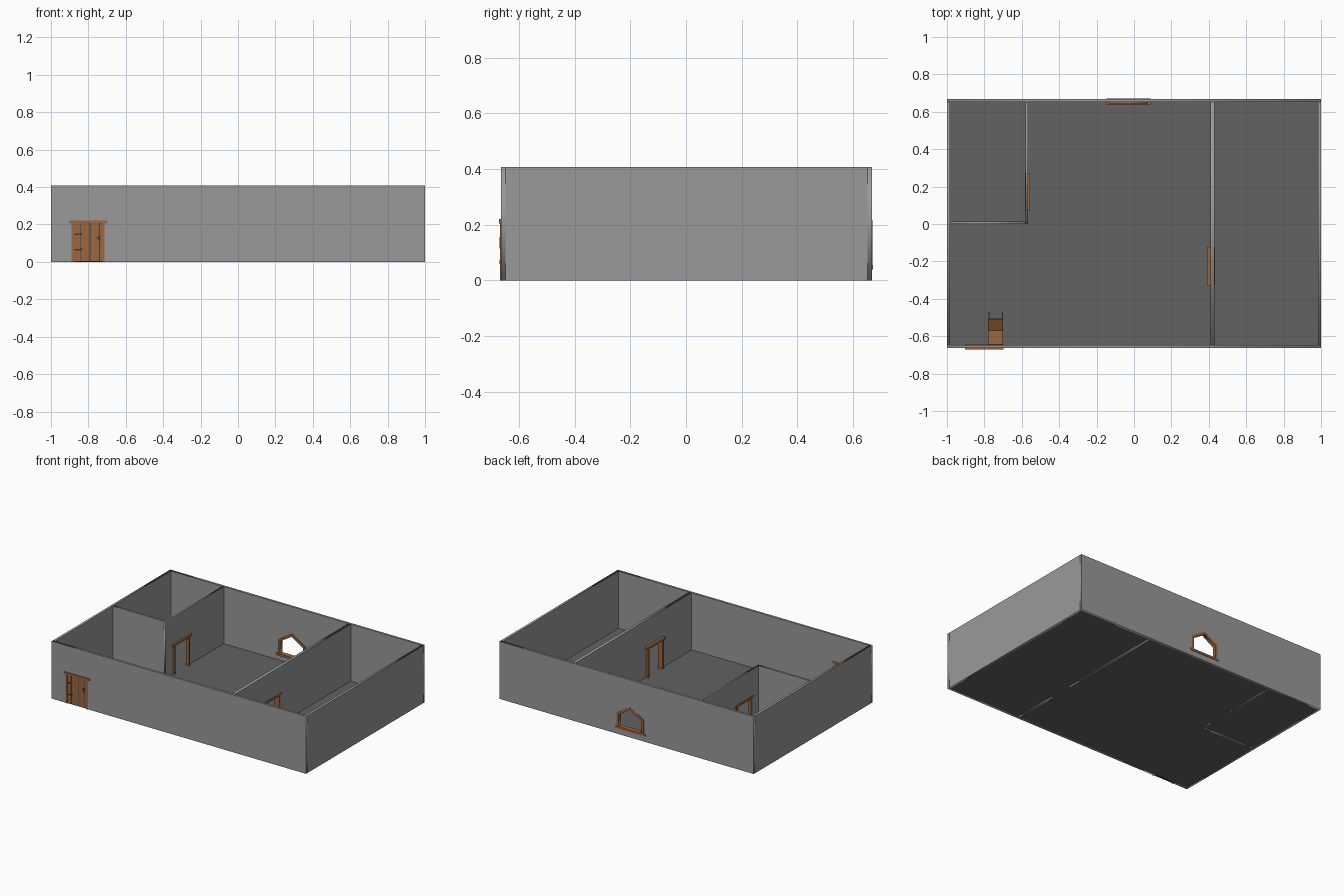
import bpy, math
from mathutils import Matrix, Vector

if "Cube" in bpy.data.objects:
    bpy.data.objects.remove(bpy.data.objects["Cube"])


def material(name, rgb):
    m = bpy.data.materials.new(name)
    m.diffuse_color = (*rgb, 1)
    m.use_nodes = True
    m.node_tree.nodes["Principled BSDF"].inputs["Base Color"].default_value = m.diffuse_color
    return m


STONE = material("grey plaster", (0.32, 0.32, 0.32))
FLOOR = material("dark floor", (0.122, 0.122, 0.122))
WOOD = material("brown wood", (0.33, 0.135, 0.05))
IRON = material("dark iron", (0.05, 0.05, 0.055))

H = 0.408                    # wall height
YF, YB = -0.664, 0.668       # outer wall faces, front and back
T = 0.016                    # outer wall thickness
TILT = math.radians(31)


def box(name, lo, hi, mat, matrix=None):
    """Axis-aligned box from corner lo to corner hi, optionally transformed."""
    pts = [Vector((x, y, z)) for x in (lo[0], hi[0]) for y in (lo[1], hi[1]) for z in (lo[2], hi[2])]
    if matrix:
        pts = [matrix @ p for p in pts]
    faces = [(0, 1, 3, 2), (4, 6, 7, 5), (0, 4, 5, 1), (2, 3, 7, 6), (0, 2, 6, 4), (1, 5, 7, 3)]
    me = bpy.data.meshes.new(name)
    me.from_pydata(pts, [], faces)
    me.materials.append(mat)
    ob = bpy.data.objects.new(name, me)
    bpy.context.collection.objects.link(ob)
    return ob


def slab(name, outlines, axis, d0, d1, mat):
    """Upright slab along 'x' or 'y' from outlines of (run, height); inner outlines are holes."""
    cu = bpy.data.curves.new(name, 'CURVE')
    cu.dimensions = '2D'
    cu.fill_mode = 'BOTH'
    cu.extrude = (d1 - d0) / 2
    for pts in outlines:
        sp = cu.splines.new('POLY')
        sp.points.add(len(pts) - 1)
        for p, (u, v) in zip(sp.points, pts):
            p.co = (u, v, 0, 1)
        sp.use_cyclic_u = True
    cu.materials.append(mat)
    ob = bpy.data.objects.new(name, cu)
    mid = (d0 + d1) / 2
    if axis == 'x':
        ob.location = (0, mid, 0)
        ob.rotation_euler = (math.pi / 2, 0, 0)
    else:
        ob.location = (mid, 0, 0)
        ob.rotation_euler = (math.pi / 2, 0, math.pi / 2)
    bpy.context.collection.objects.link(ob)


def wall_outline(a, b, door=None):
    """Wall rectangle with an optional door notch centred on door."""
    pts = [(a, 0)]
    if door is not None:
        pts += [(door - 0.08, 0), (door - 0.08, 0.205), (door + 0.08, 0.205), (door + 0.08, 0)]
    return pts + [(b, 0), (b, H), (a, H)]


def door_frame(name, axis, c, d0, d1, over=0.003):
    """Two posts and a wider lintel around a door opening."""
    def put(part, u0, u1, z0, z1, e):
        lo, hi = (u0, d0 - e, z0), (u1, d1 + e, z1)
        if axis == 'y':
            lo, hi = (lo[1], lo[0], lo[2]), (hi[1], hi[0], hi[2])
        box(name + part, lo, hi, WOOD)
    put("_post_a", c - 0.088, c - 0.074, 0, 0.207, 0)
    put("_post_b", c + 0.074, c + 0.088, 0, 0.207, 0)
    put("_lintel", c - 0.102, c + 0.102, 0.205, 0.22, over)


def gable(cx, half, z0, z1, z2):
    return [(cx - half, z0), (cx + half, z0), (cx + half, z1), (cx, z2), (cx - half, z1)]


# Outer walls
DOOR, WIN = -0.801, -0.03
slab("front_wall", [wall_outline(-1, 1, DOOR)], 'x', YF, YF + T, STONE)
slab("back_wall", [wall_outline(-1, 1), gable(WIN, 0.097, 0.05, 0.145, 0.205)], 'x', YB - T, YB, STONE)
for name, x in (("left_wall", -1), ("right_wall", 1 - T)):
    slab(name, [wall_outline(YF + T, YB - T)], 'y', x, x + T, STONE)

# Inner walls
DL, DR = 0.172, -0.226
slab("right_partition", [wall_outline(YF + T, YB - T, DR)], 'y', 0.41, 0.43, STONE)
slab("small_room_side_wall", [wall_outline(0.0, YB - T, DL)], 'y', -0.58, -0.568, STONE)
slab("small_room_front_wall", [wall_outline(-1 + T, -0.58)], 'x', 0.0, 0.014, STONE)

# Floors, one panel per room
for name, x0, x1, y0, y1 in (
        ("right_room_floor", 0.43, 1 - T, YF + T, YB - T),
        ("main_room_floor", -0.568, 0.41, YF + T, YB - T),
        ("entry_floor", -1 + T, -0.568, YF + T, 0.0),
        ("small_room_floor", -1 + T, -0.58, 0.014, YB - T)):
    box(name, (x0, y0, 0), (x1, y1, 0.003), FLOOR)
for name, x0, x1, c in (("right_sill_floor", 0.41, 0.43, DR), ("left_sill_floor", -0.58, -0.568, DL)):
    box(name, (x0, c - 0.074, 0), (x1, c + 0.074, 0.003), FLOOR)

# Door frames
door_frame("entry_frame", 'x', DOOR, YF - 0.004, YF + T + 0.001)
door_frame("left_frame", 'y', DL, -0.581, -0.558)
door_frame("right_frame", 'y', DR, 0.394, 0.431)

# Entry door: planks over a dark core, with iron fittings on both sides
box("door_core", (-0.876, YF + 0.003, 0.001), (-0.726, YF + 0.013, 0.205), IRON)
edges = [-0.876, -0.843, -0.791, -0.74, -0.726]
for i in range(4):
    box(f"door_plank_{i}", (edges[i] + 0.002, YF - 0.002, 0.002),
        (edges[i + 1] - 0.002, YF + T, 0.205), WOOD)
for side, y0, y1 in (("outer", YF - 0.005, YF - 0.001), ("inner", YF + T - 0.001, YF + T + 0.004)):
    for z in (0.066, 0.148):
        box(f"{side}_hinge", (-0.878, y0, z - 0.004), (-0.845, y1, z + 0.004), IRON)
        box(f"{side}_hinge_tip", (-0.845, y0, z - 0.007), (-0.834, y1, z + 0.007), IRON)
    box(f"{side}_handle_plate", (-0.748, y0, 0.115), (-0.736, y1, 0.14), IRON)
    box(f"{side}_handle_lever", (-0.757, y0, 0.126), (-0.736, y1, 0.133), IRON)

# Gabled window frame with sill
slab("window_frame", [gable(WIN, 0.106, 0.045, 0.152, 0.217), gable(WIN, 0.09, 0.055, 0.142, 0.198)],
     'x', YB - T - 0.008, YB + 0.002, WOOD)
box("window_sill", (WIN - 0.118, YB - T - 0.014, 0.04), (WIN + 0.118, YB + 0.004, 0.055), WOOD)

# Chair tipped back against the entry door
tip = Matrix.Translation((-0.74, -0.57, 0.066)) @ Matrix.Rotation(TILT, 4, 'X')
box("chair_seat", (-0.04, 0, -0.007), (0.04, 0.07, 0), WOOD, tip)
box("chair_back", (-0.04, -0.006, 0), (0.04, 0.001, 0.148), WOOD, tip)
for x in (-0.04, 0.033):
    box("chair_back_leg", (x, -0.003, -0.075), (x + 0.007, 0.005, -0.007), WOOD, tip)
    box("chair_front_leg", (x, 0.063, -0.075), (x + 0.007, 0.07, -0.007), WOOD, tip)
